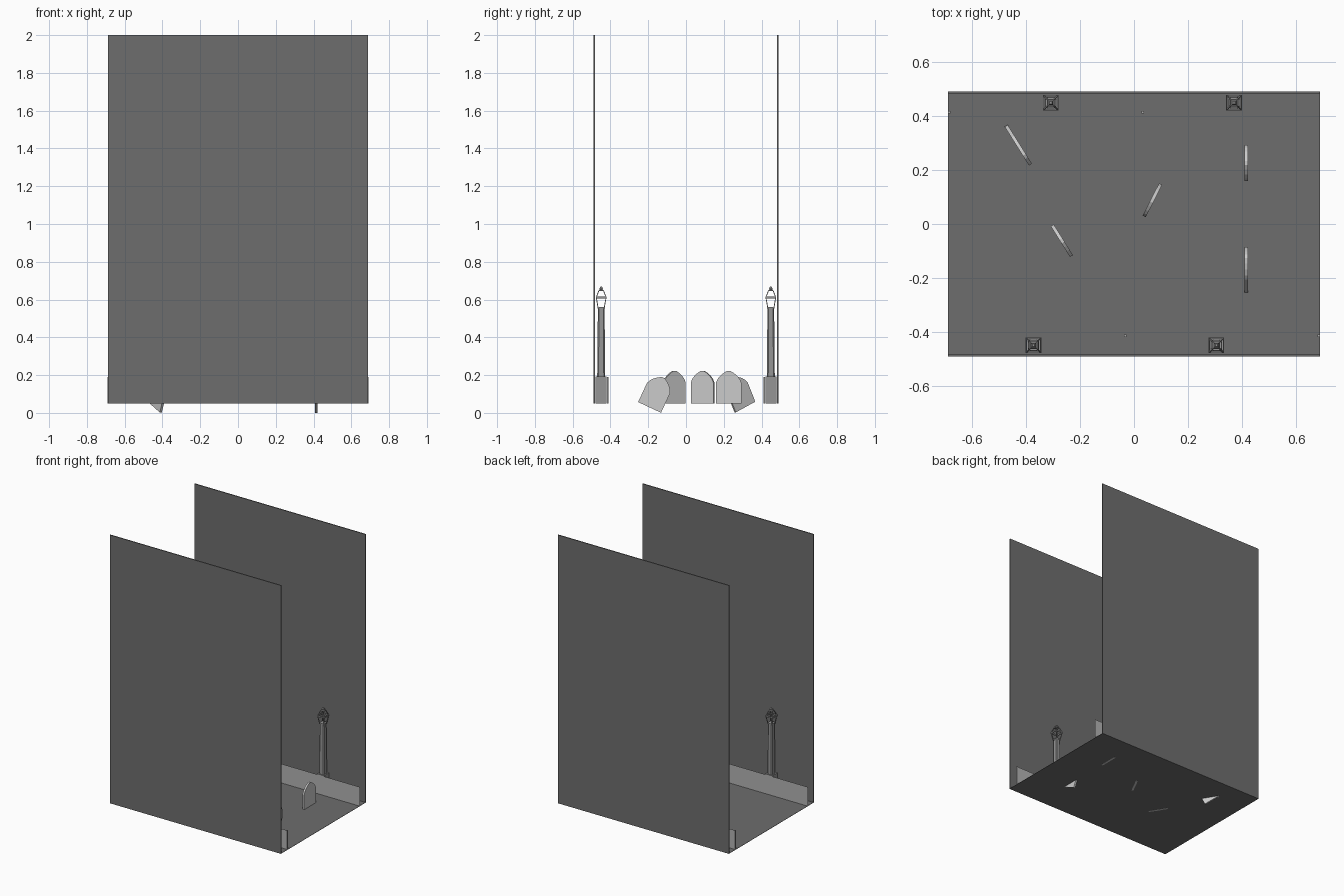
import bpy, bmesh
from math import radians
from mathutils import Vector

if "Cube" in bpy.data.objects:
    bpy.data.objects.remove(bpy.data.objects["Cube"])

FLOOR = 0.05
HX, HY = 0.688, 0.49


def grey(name, v):
    m = bpy.data.materials.new(name)
    m.diffuse_color = (v, v, v, 1)
    m.use_nodes = True
    m.node_tree.nodes["Principled BSDF"].inputs["Base Color"].default_value = m.diffuse_color
    return m


DARK, IRON, FENCE = grey("dark_grey", 0.155), grey("iron_grey", 0.3), grey("fence_grey", 0.45)


def finish(name, bm, mat=None, loc=(0, 0, 0), rot=(0, 0, 0)):
    bmesh.ops.recalc_face_normals(bm, faces=bm.faces)
    me = bpy.data.meshes.new(name)
    bm.to_mesh(me)
    bm.free()
    if mat:
        me.materials.append(mat)
    ob = bpy.data.objects.new(name, me)
    ob.location, ob.rotation_euler = loc, rot
    bpy.context.collection.objects.link(ob)
    return ob


def add_box(bm, lo, hi):
    lo, hi = Vector(lo), Vector(hi)
    for v in bmesh.ops.create_cube(bm, size=1)["verts"]:
        v.co = (lo + hi) / 2 + v.co * (hi - lo)


def quad(bm, pts):
    bm.faces.new([bm.verts.new(p) for p in pts])


def loft(bm, levels, chamfer=0.0):
    """Stack of square (or chamfered) sections: (x, y, z, half width)."""
    rings = []
    for x, y, z, h in levels:
        if chamfer:
            c = h * (1 - chamfer)
            pts = [(h, -c), (h, c), (c, h), (-c, h), (-h, c), (-h, -c), (-c, -h), (c, -h)]
        else:
            pts = [(h, -h), (h, h), (-h, h), (-h, -h)]
        rings.append([bm.verts.new((x + a, y + b, z)) for a, b in pts])
    n = len(rings[0])
    for r, s in zip(rings, rings[1:]):
        for i in range(n):
            bm.faces.new((r[i], r[(i + 1) % n], s[(i + 1) % n], s[i]))
    bm.faces.new(rings[0])
    bm.faces.new(rings[-1])


# thin ground sheet
bm = bmesh.new()
add_box(bm, (-HX, -HY, FLOOR - 0.001), (HX, HY, FLOOR + 0.001))
finish("ground", bm, DARK)

for side, label in ((1, "back"), (-1, "front")):
    # tall boundary wall
    bm = bmesh.new()
    add_box(bm, (-HX, min(side * 0.483, side * HY), FLOOR), (HX, max(side * 0.483, side * HY), 2.0))
    finish(label + "_wall", bm, DARK)
    # low fence: flat panel with slim posts
    bm = bmesh.new()
    y = side * 0.414
    quad(bm, [(-0.69, y, FLOOR), (0.69, y, FLOOR), (0.69, y, 0.19), (-0.69, y, 0.19)])
    for x in (-0.684 * side, 0.032 * side):
        add_box(bm, (x - 0.005, y - 0.005, FLOOR), (x + 0.005, y + 0.005, 0.19))
    finish(label + "_fence", bm, FENCE)


# lamp pillars: plinth, shaft and open-framed lantern
def lamp(name, x, y):
    bm = bmesh.new()
    loft(bm, [(0, 0, FLOOR, 0.029), (0, 0, 0.192, 0.029)])
    loft(bm, [(0, 0, 0.192, 0.021), (0, 0, 0.4, 0.0195), (0, 0, 0.56, 0.017)], 0.35)
    loft(bm, [(0, 0, 0.553, 0.019), (0, 0, 0.561, 0.019)])
    b = 0.0022
    for sx in (1, -1):
        for sy in (1, -1):
            loft(bm, [(sx * h, sy * h, z, b) for h, z in
                      ((0.017, 0.56), (0.026, 0.612), (0.012, 0.648))])
    for s in (1, -1):
        add_box(bm, (-0.028, s * 0.026 - b, 0.606), (0.028, s * 0.026 + b, 0.616))
        add_box(bm, (s * 0.026 - b, -0.028, 0.606), (s * 0.026 + b, 0.028, 0.616))
    loft(bm, [(0, 0, 0.646, 0.014), (0, 0, 0.651, 0.012), (0, 0, 0.654, 0.007),
              (0, 0, 0.660, 0.009), (0, 0, 0.668, 0.004)])
    finish(name, bm, IRON, (x, y, 0))


for i, (x, y) in enumerate([(-0.308, 0.449), (0.37, 0.449), (-0.372, -0.449), (0.305, -0.449)]):
    lamp(f"lamp_pillar_{i + 1}", x, y)


# gravestone slabs: pointed-arch profile, some leaning and sunk
half = [(0.067, 0), (0.067, 0.112), (0.058, 0.132), (0.043, 0.15), (0.025, 0.164), (0.008, 0.174)]
outline = half + [(-u, v) for u, v in reversed(half)]
stones = [  # x, y, z, yaw, lean
    (-0.441, 0.312, 0.031, -58, 25),
    (0.415, -0.193, 0.029, 90, 25),
    (-0.267, -0.062, 0.0485, -58, 0),
    (0.068, 0.088, 0.0485, 63, 0),
    (0.415, 0.226, 0.0485, 90, 0),
]
for i, (x, y, z, yaw, lean) in enumerate(stones):
    bm = bmesh.new()
    t = 0.0065
    face = bm.faces.new([bm.verts.new((u, -t, v)) for u, v in outline])
    ext = bmesh.ops.extrude_face_region(bm, geom=[face], use_keep_orig=True)
    new = [g for g in ext["geom"] if isinstance(g, bmesh.types.BMVert)]
    bmesh.ops.translate(bm, verts=new, vec=(0, 2 * t, 0))
    finish(f"gravestone_{i + 1}", bm, None, (x, y, z), (0, radians(lean), radians(yaw)))
